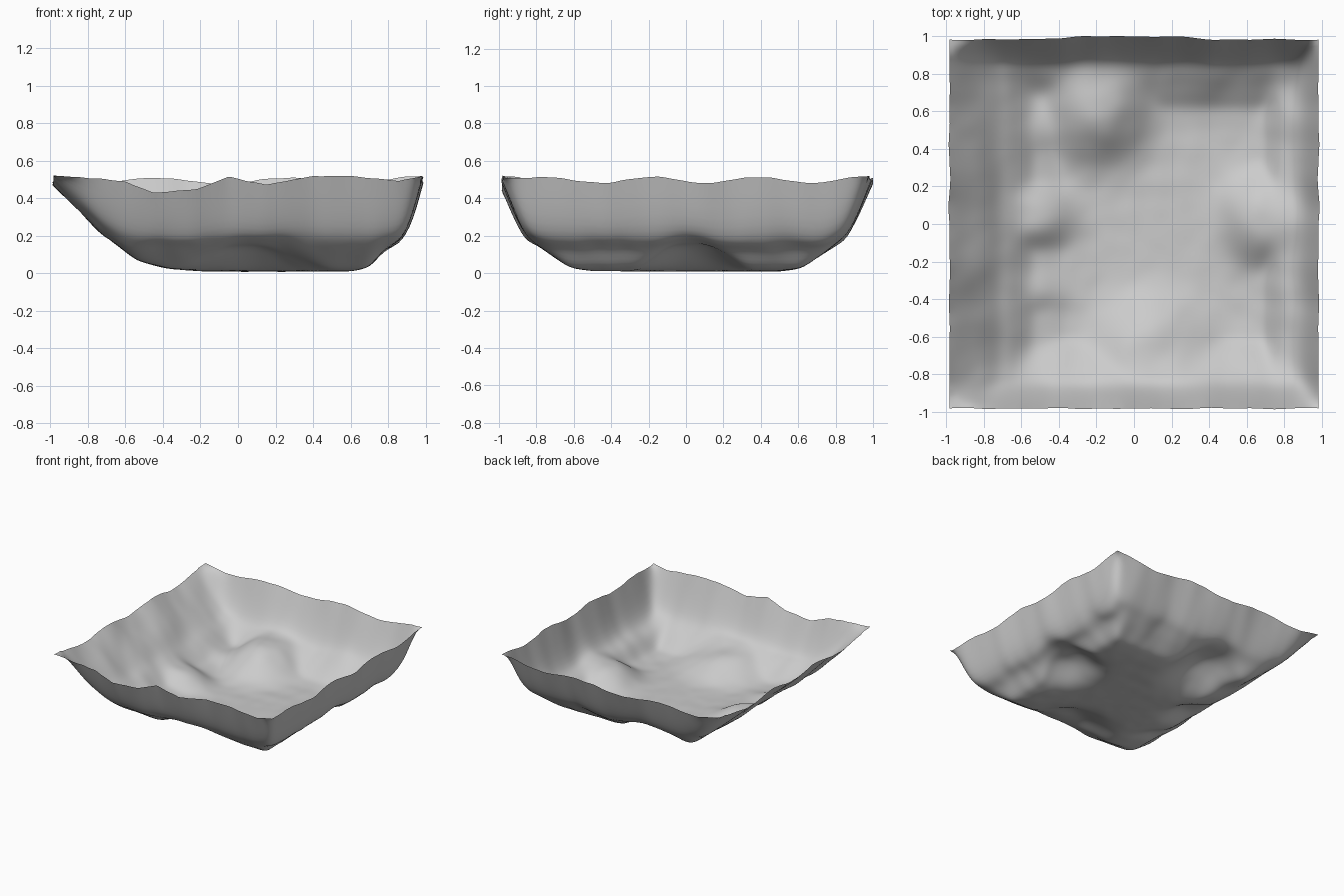
import bpy, bmesh, math
from mathutils import noise, Vector

if "Cube" in bpy.data.objects:
    bpy.data.objects.remove(bpy.data.objects["Cube"])

# wall profiles: (horizontal position, height)
LEFT = [(-1, .5), (-.9, .39), (-.72, .2), (-.66, .16), (-.54, .055), (-.38, .015), (-.2, 0), (1, 0)]
RIGHT = [(-1, 0), (.6, 0), (.7, .02), (.77, .11), (.86, .16), (.9, .21), (.94, .32), (.98, .5), (1, .5)]
SIDE = [(0, 0), (.5, 0), (.62, .015), (.74, .1), (.86, .2), (.92, .33), (.985, .5), (1, .5)]
FRONT_RIM = [(-1, .02), (-.6, -.01), (-.45, -.07), (-.22, -.05), (-.05, .015), (.15, -.025),
             (.4, .02), (.62, .02), (.86, -.01), (1, .02)]
# mounds on the floor: x, y, radius x, radius y, height
MOUNDS = [(-.2, .66, .26, .31, .19), (.72, .03, .23, .23, .15), (.1, -.7, .3, .28, .14),
          (-.6, .04, .26, .18, .14), (-.62, -.36, .24, .13, .08), (-.6, .55, .25, .2, .08)]


def lerp_curve(pts, t):
    t = min(max(t, pts[0][0]), pts[-1][0])
    for (a, p), (b, q) in zip(pts, pts[1:]):
        if t <= b:
            return p + (q - p) * (t - a) / (b - a)


def height(x, y):
    hs = [lerp_curve(LEFT, x), lerp_curve(RIGHT, x), lerp_curve(SIDE, abs(y))]
    for mx, my, rx, ry, h in MOUNDS:
        d = ((x - mx) / rx) ** 2 + ((y - my) / ry) ** 2
        hs.append(h * math.exp(-d ** 1.5))
    z = min(sum(h ** 3.5 for h in hs) ** (1 / 3.5), .5)
    # wavy rim, fading out down the walls
    edge = max(abs(x), abs(y))
    w = min(max((edge - .8) / .18, 0), 1)
    if y < -.8 and abs(y) >= abs(x):
        rim = lerp_curve(FRONT_RIM, x)
    else:
        c = min(1, (1 - min(abs(x), abs(y))) * 5)
        rim = .015 * c * math.sin(9 * x + 11 * y + 1) - .005 * c + .015 * (1 - c)
    rough = .035 * noise.noise(Vector((x * 4, y * 4, 3))) * min(1, z * 5)
    fine = .005 * noise.noise(Vector((x * 11, y * 11, 7)))
    return max(.01 + z + w * (rim - .007) + rough * (1 - w) + fine, .003)


# basin: one open terrain sheet
N = 110
bm = bmesh.new()
bmesh.ops.create_grid(bm, x_segments=N, y_segments=N, size=.983)
for v in bm.verts:
    x, y = v.co.x, v.co.y
    z = height(x, y)
    # ragged rim outline, with the back edge swelling out in the middle
    x += .01 * x * noise.noise(Vector((y * 6, 1, 0)))
    y += .01 * y * noise.noise(Vector((x * 6, 2, 0)))
    if y > .8:
        y += .016 * math.exp(-((x + .05) / .4) ** 4) * (y - .8) / .18
    v.co = (x, y, z)
inner = [v for v in bm.verts if not v.is_boundary]
for _ in range(8):
    bmesh.ops.smooth_vert(bm, verts=inner, factor=.5,
                          use_axis_x=True, use_axis_y=True, use_axis_z=True)
for f in bm.faces:
    f.smooth = True
me = bpy.data.meshes.new("terrain_basin")
bm.to_mesh(me)
bm.free()
obj = bpy.data.objects.new("terrain_basin", me)
bpy.context.collection.objects.link(obj)
